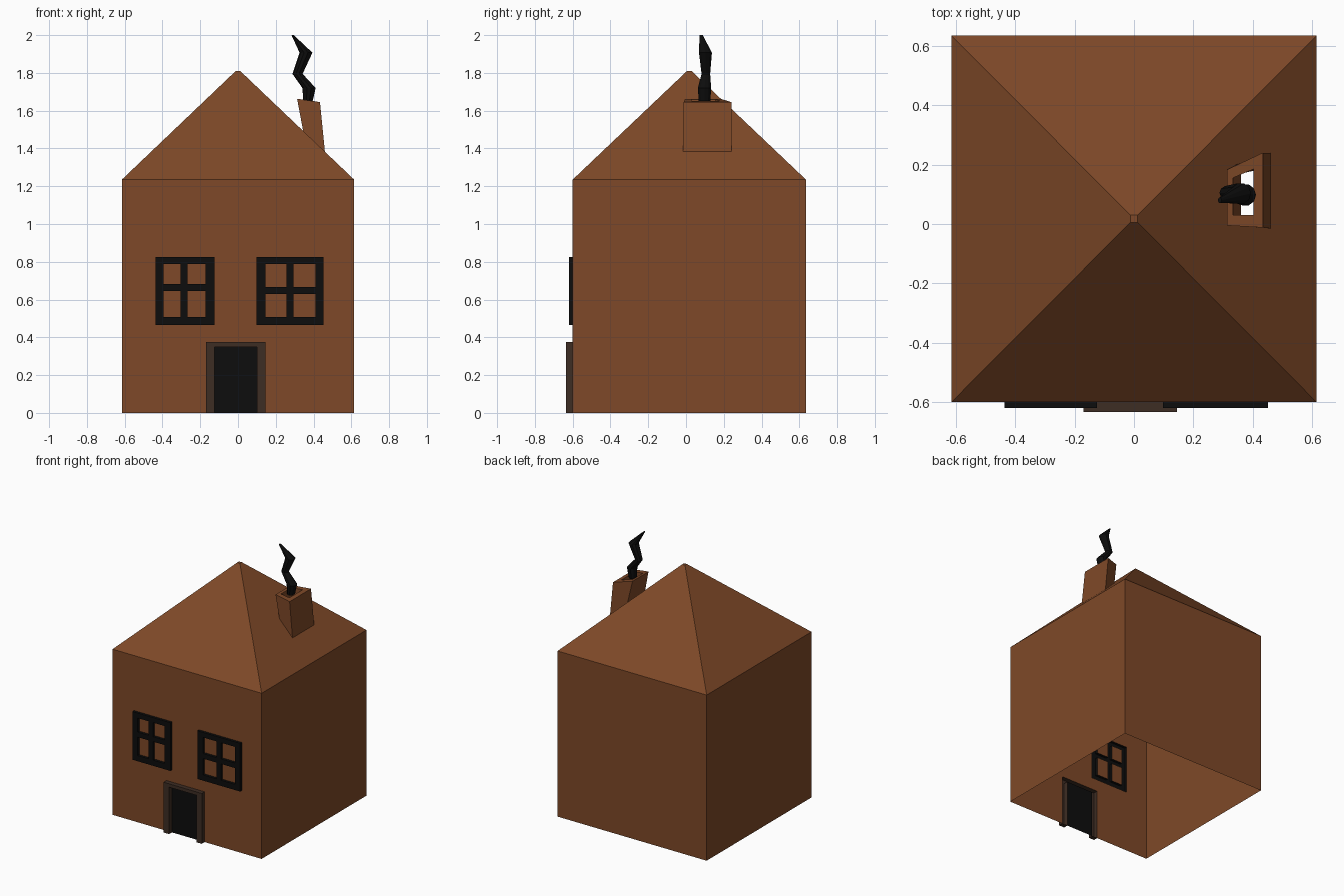
import bpy
import bmesh
import math

if "Cube" in bpy.data.objects:
    bpy.data.objects.remove(bpy.data.objects["Cube"], do_unlink=True)


def material(name, rgb):
    m = bpy.data.materials.new(name)
    m.use_nodes = True
    m.diffuse_color = (*rgb, 1)
    m.node_tree.nodes["Principled BSDF"].inputs["Base Color"].default_value = (*rgb, 1)
    return m


BROWN = material("clay brown", (0.21, 0.066, 0.021))
BLACK = material("soot black", (0.004, 0.004, 0.004))
UMBER = material("dark umber", (0.048, 0.026, 0.017))


def finish(name, bm, mat):
    bmesh.ops.remove_doubles(bm, verts=bm.verts, dist=0.0001)
    bmesh.ops.recalc_face_normals(bm, faces=bm.faces)
    mesh = bpy.data.meshes.new(name)
    bm.to_mesh(mesh)
    bm.free()
    mesh.materials.append(mat)
    obj = bpy.data.objects.new(name, mesh)
    bpy.context.collection.objects.link(obj)
    return obj


def face(bm, points):
    return bm.faces.new([bm.verts.new(p) for p in points])


def bridge(bm, ring_a, ring_b):
    """Join two rings of points with quads."""
    n = len(ring_a)
    for i in range(n):
        j = (i + 1) % n
        face(bm, [ring_a[i], ring_a[j], ring_b[j], ring_b[i]])


def rect(x0, x1, y0, y1, z):
    return [(x0, y0, z), (x1, y0, z), (x1, y1, z), (x0, y1, z)]


def inside(r, x, z):
    return r[0] < x < r[1] and r[2] < z < r[3]


def cells(bm, xs, zs, y, keep):
    """Upright grid of quads at depth y, keeping the cells that pass a rule."""
    for x0, x1 in zip(xs, xs[1:]):
        for z0, z1 in zip(zs, zs[1:]):
            if keep((x0 + x1) / 2, (z0 + z1) / 2):
                face(bm, [(x0, y, z0), (x1, y, z0), (x1, y, z1), (x0, y, z1)])


HALF, FRONT, BACK, EAVE = 0.615, -0.6, 0.635, 1.235
MID, APEX, CAP = 0.0175, 1.81, 0.012

# Openings: column lines and row lines of each frame
WINDOWS = {
    "right_window_frame": ([-0.437, -0.394, -0.304, -0.267, -0.172, -0.124],
                           [0.466, 0.508, 0.646, 0.683, 0.788, 0.825]),
    "left_window_frame": ([0.098, 0.145, 0.257, 0.294, 0.41, 0.452],
                          [0.466, 0.508, 0.63, 0.667, 0.788, 0.825]),
}
DOOR = ([-0.17, -0.125, 0.1, 0.145], [0, 0.35, 0.375])


def window_rule(xs, zs):
    panes = [(xs[i], xs[i + 1], zs[j], zs[j + 1]) for i in (1, 3) for j in (1, 3)]
    outer = (xs[0], xs[-1], zs[0], zs[-1])
    return lambda x, z: inside(outer, x, z) and not any(inside(p, x, z) for p in panes)


def door_rule(x, z):
    return not inside((DOOR[0][1], DOOR[0][2], 0, DOOR[1][1]), x, z)


def raised_frame(name, xs, zs, keep, y, mat):
    """Open-backed frame standing out of the front wall."""
    bm = bmesh.new()
    cells(bm, xs, zs, y, keep)
    bmesh.ops.remove_doubles(bm, verts=bm.verts, dist=0.0001)
    rim = [e for e in bm.edges if e.is_boundary]
    new = bmesh.ops.extrude_edge_only(bm, edges=rim)["geom"]
    for v in new:
        if isinstance(v, bmesh.types.BMVert):
            v.co.y = FRONT
    return finish(name, bm, mat)


# Window frames, door frame and door
for name, (xs, zs) in WINDOWS.items():
    raised_frame(name, xs, zs, window_rule(xs, zs), -0.62, BLACK)
raised_frame("door_frame", *DOOR, door_rule, -0.634, UMBER)
bm = bmesh.new()
cells(bm, DOOR[0][1:3], DOOR[1][:2], FRONT, lambda x, z: True)
finish("door", bm, BLACK)

# Walls: hollow shell, open below, with gaps behind the frames
rules = [window_rule(*w) for w in WINDOWS.values()]
door_area = (DOOR[0][0], DOOR[0][-1], 0, DOOR[1][-1])
all_x, all_z = {-HALF, HALF}, {0, EAVE}
for xs, zs in [*WINDOWS.values(), DOOR]:
    all_x.update(xs)
    all_z.update(zs)
bm = bmesh.new()
cells(bm, sorted(all_x), sorted(all_z), FRONT,
      lambda x, z: not inside(door_area, x, z) and not any(r(x, z) for r in rules))
low, high = (rect(-HALF, HALF, FRONT, BACK, z) for z in (0, EAVE))
for i in (1, 2, 3):
    j = (i + 1) % 4
    face(bm, [low[i], low[j], high[j], high[i]])
finish("walls", bm, BROWN)


# Roof: hipped shell with a flue hole through one slope
def on_roof(x, y):
    t = (HALF - x) / (HALF - CAP)
    return (x, y, EAVE + t * (APEX - EAVE))


flue = [on_roof(*p) for p in ((0.43, 0.025), (0.43, 0.185), (0.36, 0.17), (0.36, 0.025))]
cap = rect(-CAP, CAP, MID - CAP, MID + CAP, APEX)
bm = bmesh.new()
face(bm, cap)
for i in (0, 2, 3):
    j = (i + 1) % 4
    face(bm, [high[i], high[j], cap[j], cap[i]])
bridge(bm, [high[1], high[2], cap[2], cap[1]], flue)
finish("roof", bm, BROWN)

# Chimney: leaning hollow tube
base = [on_roof(*p) for p in ((0.46, -0.015), (0.46, 0.24), (0.345, 0.2), (0.345, -0.005))]
top = [(0.434, -0.012, 1.645), (0.434, 0.24, 1.645), (0.313, 0.183, 1.663), (0.313, -0.005, 1.663)]
lip = [(0.403, 0.03, 1.65), (0.403, 0.185, 1.65), (0.333, 0.155, 1.66), (0.333, 0.03, 1.66)]
bm = bmesh.new()
for a, b in ((base, top), (top, lip), (lip, flue)):
    bridge(bm, a, b)
finish("chimney", bm, BROWN)

# Smoke: zigzag of tapering rings (x, y, z, x radius, y radius)
PUFFS = [(0.37, 0.098, 1.645, 0.024, 0.032), (0.376, 0.098, 1.72, 0.035, 0.037),
         (0.315, 0.105, 1.795, 0.027, 0.024), (0.36, 0.103, 1.907, 0.034, 0.036),
         (0.289, 0.08, 2.0, 0.006, 0.009)]
SIDES = 10
bm = bmesh.new()
rings = [[(x + rx * math.cos(math.tau * k / SIDES), y + ry * math.sin(math.tau * k / SIDES), z)
          for k in range(SIDES)] for x, y, z, rx, ry in PUFFS]
for a, b in zip(rings, rings[1:]):
    bridge(bm, a, b)
face(bm, rings[0])
face(bm, rings[-1])
finish("smoke", bm, BLACK)
